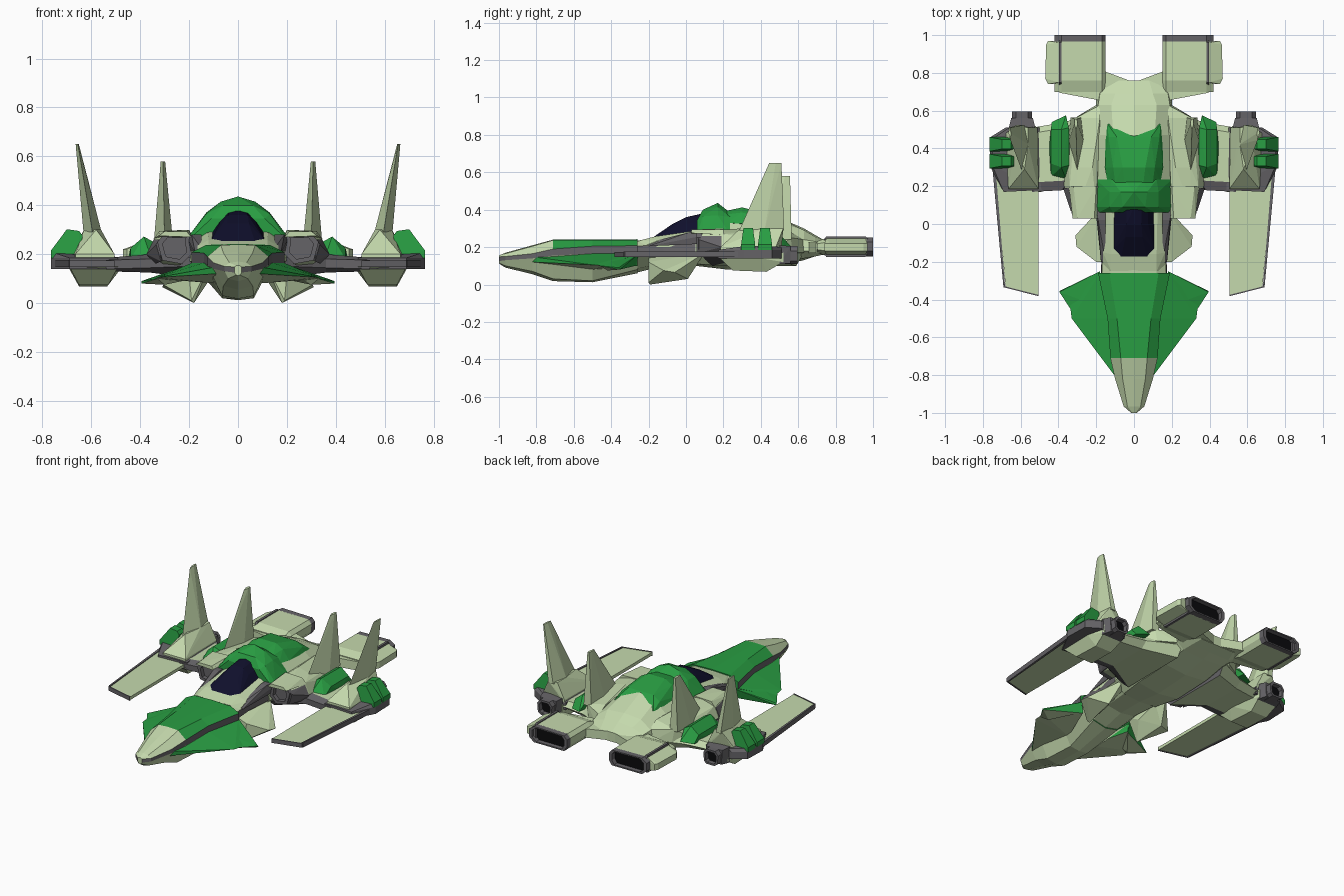
import bpy, bmesh
from mathutils import Vector

COLORS = {
    "pale": (0.56, 0.70, 0.42, 1), "green": (0.022, 0.34, 0.055, 1),
    "grey": (0.13, 0.125, 0.135, 1), "navy": (0.005, 0.005, 0.025, 1),
    "black": (0.003, 0.003, 0.004, 1),
}
MATS = {}
for key, col in COLORS.items():
    MATS[key] = bpy.data.materials.new(key)
    MATS[key].diffuse_color = col


def finish(name, bm, mats, mirror):
    bmesh.ops.recalc_face_normals(bm, faces=bm.faces)
    me = bpy.data.meshes.new(name)
    bm.to_mesh(me)
    bm.free()
    for m in mats:
        me.materials.append(MATS[m])
    ob = bpy.data.objects.new(name, me)
    bpy.context.collection.objects.link(ob)
    if mirror:
        ob.modifiers.new("Mirror", "MIRROR")
    return ob


def hull(name, pts, mat, mirror=True, centre=False, under=None):
    """Convex faceted solid; centre=True reflects the points across x = 0."""
    if centre:
        pts = pts + [(-x, y, z) for x, y, z in pts]
        mirror = False
    bm = bmesh.new()
    for p in pts:
        bm.verts.new(p)
    bmesh.ops.remove_doubles(bm, verts=bm.verts, dist=1e-5)
    bmesh.ops.convex_hull(bm, input=bm.verts)
    bmesh.ops.delete(bm, geom=[v for v in bm.verts if not v.link_faces], context="VERTS")
    bmesh.ops.dissolve_limit(bm, angle_limit=0.03, verts=bm.verts, edges=bm.edges)
    bmesh.ops.recalc_face_normals(bm, faces=bm.faces)
    bm.normal_update()
    if under:
        for f in bm.faces:
            f.material_index = int(f.normal.z < -0.3)
    return finish(name, bm, [mat] + ([under] if under else []), mirror)


def loft(name, rings, strips, mirror=False, end=None):
    """Skin closed rings of points; strips gives the material of each side."""
    names = list(dict.fromkeys(strips + ([end] if end else [])))
    bm = bmesh.new()
    vs = [[bm.verts.new(p) for p in r] for r in rings]
    n = len(rings[0])
    for a, b in zip(vs, vs[1:]):
        for i in range(n):
            f = bm.faces.new((a[i], a[(i + 1) % n], b[(i + 1) % n], b[i]))
            f.material_index = names.index(strips[i % len(strips)])
    for r in (vs[0], vs[-1]):
        f = bm.faces.new(r)
        f.material_index = names.index(end or strips[0])
    return finish(name, bm, names, mirror)


def at_y(y, xz):
    return [(x, y, z) for x, z in xz]


def slab(outline, z0, z1):
    return [(x, y, z) for x, y in outline for z in (z0, z1)]


def half_ring(y, half):
    """Full symmetric ring from a half profile running top centre to bottom centre."""
    return at_y(y, half + [(-x, z) for x, z in half[-2:0:-1]])


def duct(name, xz, y_open, y_back, inset, depth, end="black"):
    """Grey rim with a sunken opening closed by a dark floor."""
    c = sum((Vector(p) for p in xz), Vector((0, 0))) / len(xz)
    inner = [tuple(c + (Vector(p) - c) * inset) for p in xz]
    y_in = y_open + (depth if y_back > y_open else -depth)
    loft(name, [at_y(y_back, xz), at_y(y_open, xz), at_y(y_open, inner), at_y(y_in, inner)],
         ["grey"], True, end)


def sym(half_strips):
    return half_strips + half_strips[::-1]


# Nose and neck
nose = [
    half_ring(-1.00, [(0, .155), (.008, .153), (.015, .148), (.015, .125), (.008, .115), (0, .112)]),
    half_ring(-0.965, [(0, .17), (.035, .165), (.055, .15), (.055, .13), (.04, .10), (0, .09)]),
    half_ring(-0.82, [(0, .21), (.06, .205), (.10, .165), (.10, .14), (.06, .07), (0, .055)]),
    half_ring(-0.71, [(0, .24), (.07, .237), (.125, .19), (.125, .155), (.065, .03), (0, .018)]),
    half_ring(-0.50, [(0, .24), (.09, .238), (.14, .205), (.14, .165), (.065, .02), (0, .012)]),
    half_ring(-0.26, [(0, .242), (.13, .238), (.19, .208), (.19, .165), (.09, .08), (0, .06)]),
]
loft("nose_tip", nose[:4], sym(["pale", "pale", "grey", "pale", "pale"]))
loft("nose_body", nose[3:], sym(["green", "green", "grey", "pale", "pale"]))
loft("neck", [
    half_ring(-0.26, [(0, .235), (.12, .232), (.17, .205), (.175, .165), (.09, .085), (0, .065)]),
    half_ring(-0.12, [(0, .25), (.12, .245), (.165, .215), (.17, .17), (.10, .115), (0, .10)]),
    half_ring(0.12, [(0, .27), (.12, .27), (.18, .24), (.19, .17), (.12, .115), (0, .10)]),
], sym(["pale", "pale", "grey", "pale", "pale"]))

# Nose wings
hull("canard", [(.09, -.82, .148), (.09, -.82, .12), (.33, -.50, .105), (.34, -.42, .10), (.13, -.50, .168),
                (.18, -.26, .168), (.17, -.26, .10), (.08, -.50, .08)], "green", under="pale")
hull("canard_tip", [(.33, -.46, .10), (.395, -.36, .09), (.395, -.355, .08), (.18, -.25, .165), (.18, -.44, .155),
                    (.18, -.27, .10), (.30, -.42, .075)], "green", under="pale")

# Cockpit
hull("cockpit_sill", [(.12, -.25, .235), (.165, -.24, .20), (.12, -.16, .258), (.165, -.15, .235),
                      (.125, .10, .295), (.175, .10, .26), (.175, .10, .2)], "pale", centre=True)
hull("sill_strake", [(.15, -.20, .225), (.175, -.20, .205), (.15, .02, .28), (.19, .02, .28), (.19, .02, .245),
                     (.15, .14, .28), (.21, .14, .27), (.20, .14, .22)], "grey")
hull("canopy", [(.07, -.18, .25), (.11, -.14, .255), (.12, .09, .27), (.045, -.07, .325), (.075, .0, .325),
                (.04, .0, .36), (.0, .09, .38), (.04, .09, .37), (.075, .09, .335)], "navy", centre=True)

# Main body
loft("main_body", [
    half_ring(.05, [(0, .29), (.12, .285), (.18, .25), (.19, .17), (.12, .11), (0, .10)]),
    half_ring(.22, [(0, .39), (.10, .37), (.19, .28), (.22, .18), (.15, .10), (0, .08)]),
    half_ring(.47, [(0, .37), (.11, .345), (.19, .28), (.22, .18), (.15, .11), (0, .095)]),
    half_ring(.63, [(0, .30), (.12, .29), (.19, .24), (.20, .18), (.15, .14), (0, .13)]),
    half_ring(.69, [(0, .265), (.10, .255), (.18, .23), (.20, .18), (.14, .15), (0, .15)]),
    half_ring(.76, [(0, .225), (.08, .225), (.15, .21), (.16, .18), (.12, .165), (0, .165)]),
], ["pale"])
hull("dorsal_collar", at_y(.06, [(.14, .28), (.19, .27), (.11, .345)])
     + at_y(.09, [(.205, .27), (.13, .365), (.06, .40)]) + at_y(.17, [(0, .436), (.07, .415), (.13, .37)])
     + at_y(.235, [(.20, .27), (.12, .36), (.05, .385)]), "green", centre=True)
hull("dorsal_panel", at_y(.22, [(.05, .395), (.10, .375), (.14, .33)])
     + at_y(.30, [(.06, .412), (.11, .385), (.155, .325)])
     + at_y(.46, [(.09, .375), (.135, .345), (.15, .31)])
     + at_y(.53, [(.14, .31)]), "green", centre=True)

# Shoulders with air intakes
intake = [(.19, .20), (.20, .285), (.30, .285), (.33, .25), (.31, .175), (.23, .16)]
hull("shoulder", at_y(.085, intake) + [(.34, .20, .27), (.37, .20, .20), (.36, .50, .20), (.31, .56, .25),
     (.18, .56, .28), (.18, .63, .24), (.20, .63, .17), (.30, .57, .17), (.22, .30, .30), (.30, .3, .28),
     (.30, .3, .13)], "pale")
duct("shoulder_intake", intake, .055, .10, .7, .027, "grey")
hull("intake_hood", at_y(.03, [(.19, .27), (.21, .293), (.30, .293), (.325, .275), (.30, .28)])
     + at_y(.20, [(.19, .28), (.2, .30), (.32, .295), (.345, .265)]), "pale")
hull("intake_cheek", [(.32, .06, .26), (.335, .07, .24), (.315, .07, .17), (.345, .19, .26), (.375, .19, .20),
                      (.34, .19, .16), (.28, .19, .2)], "grey")

# Belly fairings
hull("belly_fairing", [(.12, -.20, .15), (.20, -.20, .12), (.19, -.20, .01), (.17, -.20, .05), (.305, -.12, .075),
     (.31, -.06, .065), (.18, -.19, .0), (.19, -.08, .03), (.12, .05, .14), (.20, .02, .12), (.20, .01, .03),
     (.12, -.1, .09), (.16, .10, .17)], "pale")

# Inner wings with grey leading edge
def wing_ring(x, y0, y1, z0, z1):
    zm = (z0 + z1) / 2
    return [(x, y0, zm + .018), (x, y0 + .05, z1), (x, y1 - .03, z1), (x, y1, zm), (x, y1 - .04, z0),
            (x, y0 + .06, z0), (x, y0, zm - .018)]

loft("inner_wing", [wing_ring(.16, .08, .63, .10, .24), wing_ring(.36, .18, .54, .125, .20),
                    wing_ring(.54, .17, .51, .13, .185)],
     ["grey", "pale", "pale", "pale", "pale", "grey", "grey"], True)
hull("wing_armour", [(.33, .28, .19), (.36, .24, .20), (.44, .25, .18), (.36, .575, .19), (.435, .54, .18),
                     (.345, .31, .25), (.385, .30, .272), (.44, .32, .225), (.345, .51, .25), (.385, .50, .27),
                     (.44, .50, .225), (.45, .40, .18)], "green")

# Wing-tip pods
hull("pod_belly", [(.49, .17, .15), (.69, .17, .15), (.53, .25, .075), (.65, .25, .075), (.535, .43, .068),
                   (.65, .43, .068), (.48, .30, .14), (.69, .40, .14), (.52, .52, .12), (.66, .52, .12),
                   (.52, .52, .17), (.66, .52, .17)], "pale")
hull("pod_deck", slab([(.49, .18), (.69, .17), (.745, .28), (.765, .31), (.76, .46), (.68, .51), (.50, .51)], .14, .185)
     + [(.75, .31, .205), (.75, .45, .205), (.66, .51, .2), (.53, .51, .2)], "grey")
duct("pod_nozzle", [(.545, .125), (.54, .18), (.56, .205), (.625, .205), (.645, .18), (.64, .125), (.62, .11),
                    (.56, .11)], .595, .52, .75, .03)
hull("pod_nozzle_collar", at_y(.50, [(.52, .11), (.52, .21), (.665, .21), (.665, .11)])
     + at_y(.56, [(.54, .112), (.535, .205), (.65, .205), (.645, .112)]), "grey")

# Forward blades with grey outer edge
hull("blade", slab([(.505, -.38), (.68, -.335), (.735, .28), (.505, .22)], .152, .172), "pale")
hull("blade_edge", slab([(.682, -.335), (.692, -.325), (.75, .30), (.733, .30)], .147, .177), "grey")
hull("blade_front_edge", slab([(.505, -.382), (.69, -.335), (.69, -.328), (.505, -.375)], .148, .175), "grey")

# Tall outer fins on flared roots
hull("outer_fin_root", slab([(.505, .185), (.665, .185), (.68, .48), (.51, .51)], .18, .20)
     + [(.58, .29, .30), (.56, .42, .30), (.56, .51, .30), (.63, .42, .30), (.62, .52, .30)], "pale")
hull("outer_fin", [(.595, .285, .29), (.558, .42, .29), (.632, .42, .29), (.58, .525, .29), (.615, .525, .29),
                   (.655, .445, .65), (.651, .48, .65), (.664, .48, .65), (.656, .51, .65), (.662, .51, .65)], "pale")

# Inner fins
hull("inner_fin", [(.30, .26, .24), (.265, .44, .24), (.345, .44, .24), (.28, .565, .24), (.335, .565, .24),
                   (.307, .50, .58), (.298, .53, .58), (.316, .53, .58), (.302, .556, .58), (.314, .556, .58)], "pale")

# Paired green clamps on the pod sides
for i, y in enumerate((.295, .385)):
    hull(f"pod_clamp_{i + 1}", [(x, yy, z) for yy in (y, y + .075) for x, z in
         [(.65, .19), (.70, .17), (.765, .185), (.765, .215)]]
         + [(x, yy, z) for yy in (y + .012, y + .063) for x, z in [(.635, .275), (.65, .295), (.70, .302), (.725, .265)]],
         "green")

# Rear engines
engine = [(.15, .18), (.15, .225), (.17, .248), (.385, .252), (.42, .228), (.42, .178), (.385, .15), (.17, .15)]
loft("engine", [at_y(.70, [(x, .2 + (z - .2) * .6) for x, z in engine]), at_y(.76, engine), at_y(.965, engine)],
     ["pale"], True)
duct("engine_nozzle", engine, 1.0, .96, .84, .03)
frame = [(.73, .225), (.75, .255), (.96, .255), (.985, .23), (.985, .175), (.96, .15), (.75, .15), (.73, .18)]
hull("engine_side_frame", [(x, y, .2 + (z - .2) * 1.05) for y, z in frame for x in (.383, .398)], "grey")
hull("engine_side_pod", slab([(.395, .745), (.455, .74), (.47, .77), (.465, .95), (.455, .97), (.395, .965)], .18, .22)
     + [(.40, y, z) for y in (.75, .96) for z in (.16, .246)], "pale")
hull("engine_bridge", slab([(0, .62), (0, .75), (.16, .81), (.41, .76), (.395, .695), (.20, .675)], .168, .225), "pale")
